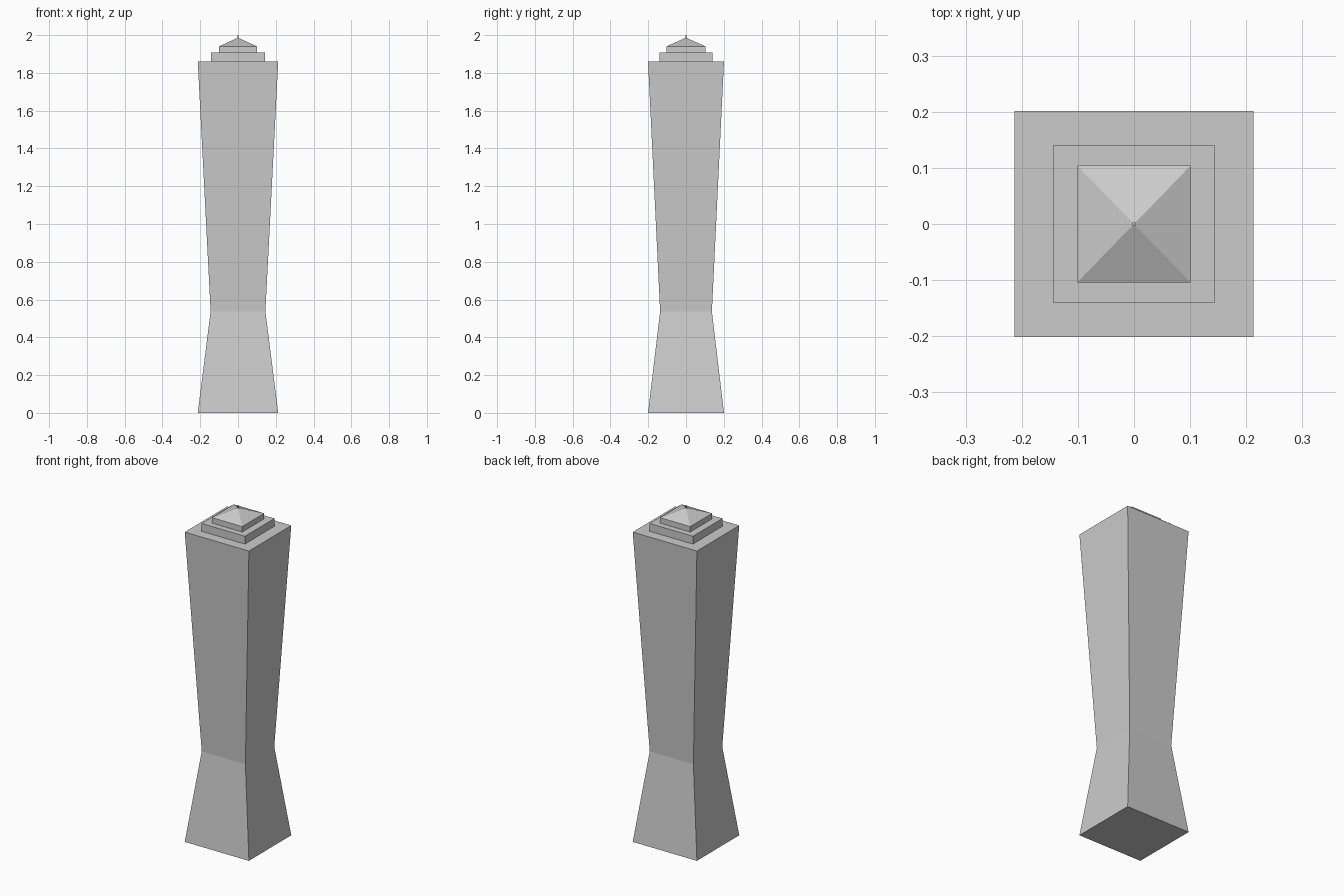
import bpy, bmesh

if "Cube" in bpy.data.objects:
    bpy.data.objects.remove(bpy.data.objects["Cube"])


def loft(name, sections):
    """Closed rectangular loft; each section is (half_x, half_y, z)."""
    bm = bmesh.new()
    rings = [[bm.verts.new((sx * hx, sy * hy, z))
              for sx, sy in ((-1, -1), (1, -1), (1, 1), (-1, 1))]
             for hx, hy, z in sections]
    for low, high in zip(rings, rings[1:]):
        for i in range(4):
            j = (i + 1) % 4
            bm.faces.new((low[i], low[j], high[j], high[i]))
    bm.faces.new(rings[0][::-1])
    bm.faces.new(rings[-1])
    mesh = bpy.data.meshes.new(name)
    bm.to_mesh(mesh)
    bm.free()
    obj = bpy.data.objects.new(name, mesh)
    bpy.context.collection.objects.link(obj)
    return obj


# Waisted pillar body
loft("pillar_body", [(0.213, 0.201, 0), (0.145, 0.137, 0.537), (0.213, 0.201, 1.86)])
# Stepped cap
loft("lower_step", [(0.144, 0.14, 1.86), (0.144, 0.14, 1.907)])
loft("upper_step", [(0.101, 0.104, 1.907), (0.101, 0.104, 1.94)])
# Pyramid roof and its tiny pin
loft("pyramid_cap", [(0.101, 0.104, 1.94), (0.003, 0.003, 1.985)])
loft("tip_pin", [(0.003, 0.003, 1.985), (0.003, 0.003, 2.0)])
